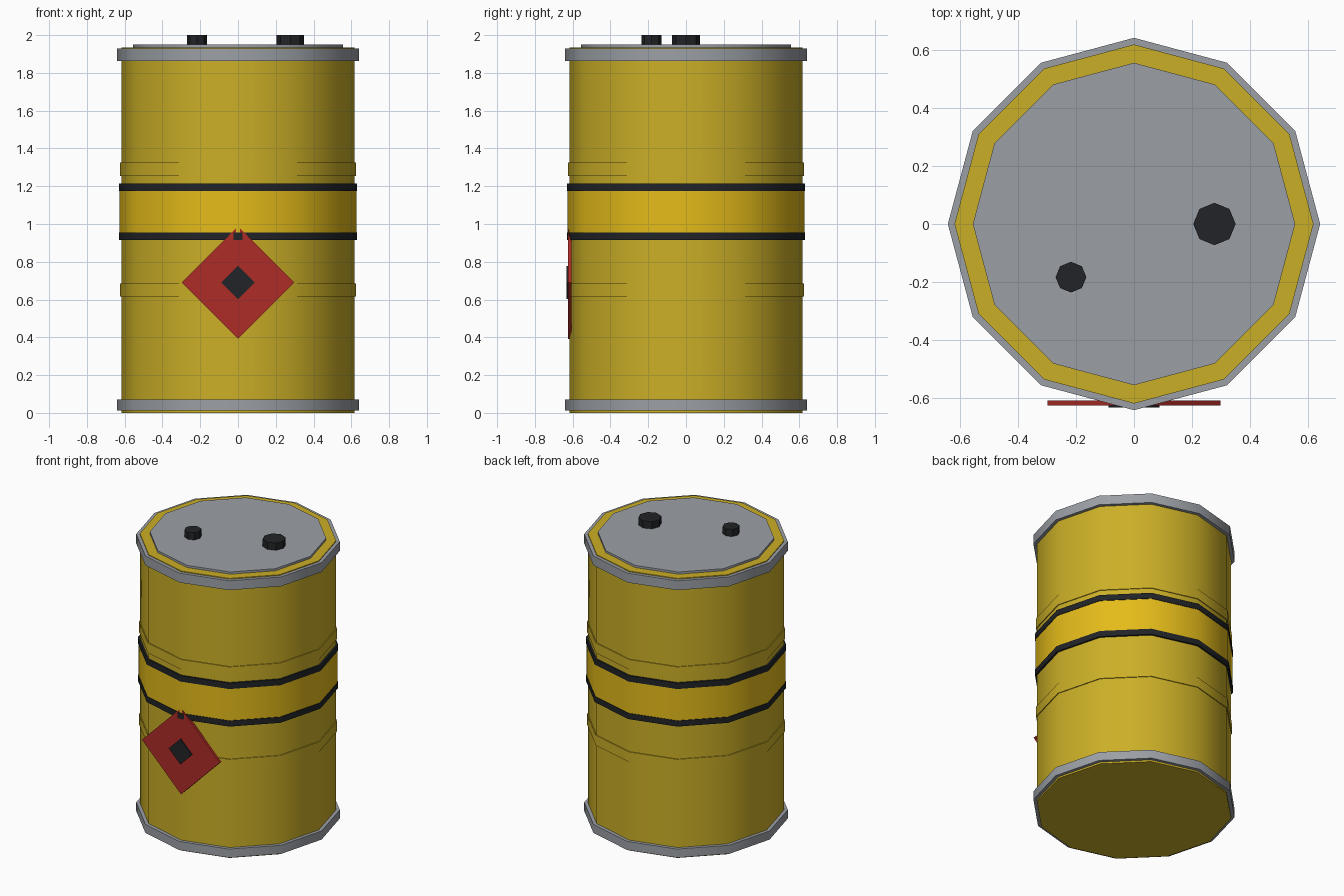
import bpy
from math import radians

if "Cube" in bpy.data.objects:
    bpy.data.objects.remove(bpy.data.objects["Cube"])


def material(name, color):
    m = bpy.data.materials.new(name)
    m.diffuse_color = (*color, 1)
    m.use_nodes = True
    m.node_tree.nodes["Principled BSDF"].inputs["Base Color"].default_value = m.diffuse_color
    return m


yellow = material("yellow_paint", (0.60, 0.43, 0.02))
bright = material("bright_yellow", (0.78, 0.50, 0.01))
black = material("black_paint", (0.015, 0.017, 0.02))
red = material("red_label", (0.42, 0.025, 0.02))
steel = material("steel", (0.33, 0.35, 0.38))


def disc(name, radius, z0, z1, mat, sides=12, x=0, y=0):
    """Low-poly cylinder between two heights, with a corner on each axis."""
    bpy.ops.mesh.primitive_cylinder_add(vertices=sides, radius=radius, depth=z1 - z0,
                                        location=(x, y, (z0 + z1) / 2))
    ob = bpy.context.object
    ob.name = name
    ob.data.materials.append(mat)
    if sides == 12:
        bpy.ops.object.shade_smooth_by_angle(angle=radians(35))
    return ob


def diamond(name, half, y0, y1, mat):
    """Thin square plate standing on its corner."""
    side = half * 2 ** 0.5
    bpy.ops.mesh.primitive_cube_add(size=1, location=(0, (y0 + y1) / 2, 0.69),
                                    rotation=(0, radians(45), 0))
    ob = bpy.context.object
    ob.name = name
    ob.scale = (side, y1 - y0, side)
    ob.data.materials.append(mat)


# Drum shell and lid
disc("drum_body", 0.618, 0, 1.935, yellow)
disc("lid", 0.555, 1.92, 1.95, steel)

# Steel rims
disc("bottom_rim", 0.641, 0.012, 0.072, steel)
disc("top_rim", 0.641, 1.864, 1.929, steel)

# Pressed ribs
disc("lower_rib", 0.624, 0.615, 0.685, yellow)
disc("upper_rib", 0.624, 1.255, 1.325, yellow)

# Bright centre band edged with black stripes
disc("centre_band", 0.627, 0.935, 1.195, bright)
disc("lower_stripe", 0.631, 0.915, 0.955, black)
disc("upper_stripe", 0.631, 1.175, 1.215, black)

# Filler plugs on the lid
disc("large_plug", 0.073, 1.94, 2.0, black, 8, 0.277, 0)
disc("small_plug", 0.053, 1.94, 2.0, black, 8, -0.217, -0.183)

# Warning label on the front
diamond("warning_label", 0.298, -0.6245, -0.607, red)
diamond("label_centre", 0.088, -0.632, -0.615, black)
